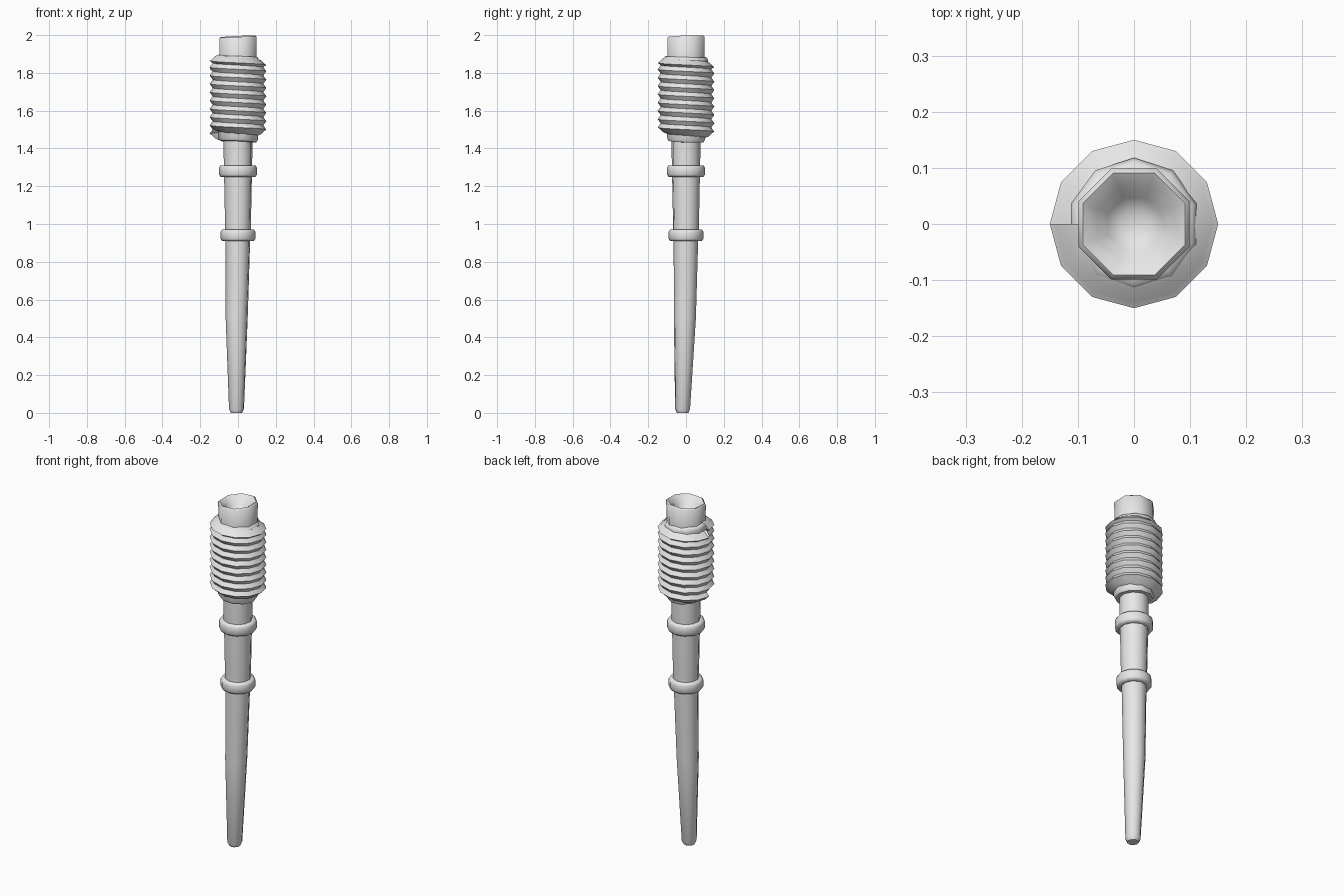
import bpy
import bmesh
import math

cube = bpy.data.objects.get("Cube")
if cube:
    bpy.data.objects.remove(cube, do_unlink=True)

grey = bpy.data.materials.new("plain_grey")
grey.use_nodes = True
grey.diffuse_color = (0.8, 0.8, 0.8, 1)
grey.node_tree.nodes["Principled BSDF"].inputs["Base Color"].default_value = (0.8, 0.8, 0.8, 1)


def finish(name, bm, angle):
    """Turn a bmesh into a named, smooth-shaded object."""
    bmesh.ops.recalc_face_normals(bm, faces=bm.faces)
    mesh = bpy.data.meshes.new(name)
    bm.to_mesh(mesh)
    bm.free()
    mesh.materials.append(grey)
    obj = bpy.data.objects.new(name, mesh)
    bpy.context.collection.objects.link(obj)
    bpy.ops.object.select_all(action='DESELECT')
    obj.select_set(True)
    bpy.context.view_layer.objects.active = obj
    bpy.ops.object.shade_smooth_by_angle(angle=math.radians(angle))
    return obj


def lathe(name, profile, sides, turn=0.0, tilt=(0, 0), closed=False, angle=50):
    """Stack rings of (radius, height, centre x, centre y) and skin them."""
    bm = bmesh.new()
    rings = []
    for r, z, *c in profile:
        cx, cy = c if c else (0, 0)
        ring = []
        for i in range(sides):
            a = math.radians(turn) + math.tau * i / sides
            x, y = r * math.cos(a), r * math.sin(a)
            ring.append(bm.verts.new((cx + x, cy + y, z + tilt[0] * x + tilt[1] * y)))
        rings.append(ring)
    pairs = list(zip(rings, rings[1:]))
    if closed:
        pairs.append((rings[-1], rings[0]))
    else:
        bm.faces.new(rings[0])
        bm.faces.new(rings[-1])
    for low, high in pairs:
        for i in range(sides):
            j = (i + 1) % sides
            bm.faces.new((low[i], low[j], high[j], high[i]))
    return finish(name, bm, angle)


# Tapered shaft, slightly bent toward its tip
lathe("lower_shaft", [(0.03, 0, -0.008, -0.018), (0.04, 0.02, -0.008, -0.018),
                      (0.059, 0.5, -0.007, -0.006), (0.066, 0.94)], 10, turn=9)
lathe("middle_shaft", [(0.068, 0.93), (0.075, 1.28)], 10, turn=9)
lathe("upper_shaft", [(0.076, 1.27), (0.077, 1.47)], 10, turn=9)

# Two rounded bands round the shaft
for name, radius, z in (("lower_band", 0.092, 0.94), ("upper_band", 0.1, 1.28)):
    lathe(name, [(radius - 0.03, z - 0.03), (radius - 0.007, z - 0.03),
                 (radius, z - 0.019), (radius, z + 0.019),
                 (radius - 0.007, z + 0.03), (radius - 0.03, z + 0.03)],
          12, closed=True, angle=60)

# Collars below and above the grip
lathe("lower_collar", [(0.075, 1.435), (0.097, 1.437), (0.105, 1.45), (0.107, 1.5)],
      10, tilt=(-0.05, -0.04))
lathe("upper_collar", [(0.115, 1.84), (0.118, 1.868), (0.11, 1.885), (0.09, 1.888)],
      10, turn=18, tilt=(-0.03, -0.03), angle=60)

# Cord-wrapped grip: one ridged strip winding upward, clockwise from above
SIDES, TURNS, PITCH = 12, 8, 0.044
START_Z, PEAK, VALLEY = 1.478, 0.15, 0.134
bm = bmesh.new()
count = SIDES * TURNS


def helix(radius, lift):
    points = []
    for k in range(count + 1):
        a = math.pi - math.tau * k / SIDES
        z = START_Z + lift + PITCH * k / SIDES
        # squeeze the climb so both ends sit nearly level
        points.append(bm.verts.new((radius * math.cos(a), radius * math.sin(a), z)))
    return points


def strip(a, b, first, last, shift=0):
    for k in range(first, last):
        bm.faces.new((a[k], a[k + 1], b[k + 1 - shift], b[k - shift]))


peaks = helix(PEAK, 0)
valleys = helix(VALLEY, PITCH / 2)
strip(peaks, valleys, 0, count)
strip(peaks, valleys, SIDES, count, SIDES)


def end_cap(edge, direction):
    """Round one end of the wrap over and close it."""
    for radius, lift in ((0.14, 0.013), (0.122, 0.018), (0.08, 0.018)):
        row = [bm.verts.new((v.co.x * radius / math.hypot(v.co.x, v.co.y),
                             v.co.y * radius / math.hypot(v.co.x, v.co.y),
                             v.co.z + direction * lift * (0.5 if radius == 0.14 else 1)))
               for v in edge]
        for k in range(len(edge) - 1):
            bm.faces.new((edge[k], edge[k + 1], row[k + 1], row[k]))
        edge = row
    return edge


end_cap(peaks[:SIDES + 1], -1)
top_edge = [bm.verts.new((v.co.x * PEAK / VALLEY, v.co.y * PEAK / VALLEY, v.co.z + 0.012))
            for v in valleys[-SIDES - 1:]]
for k in range(SIDES):
    bm.faces.new((valleys[count - SIDES + k], valleys[count - SIDES + k + 1],
                  top_edge[k + 1], top_edge[k]))
end_cap(top_edge, 1)
finish("wrapped_grip", bm, 65)

# Eight-sided end cap with a hollow cup
lathe("end_cap", [(0.105, 1.86), (0.107, 1.985), (0.098, 1.993), (0.07, 1.975),
                  (0.05, 1.945), (0.025, 1.93)], 8, turn=22.5, tilt=(0.05, 0.03), angle=50)
